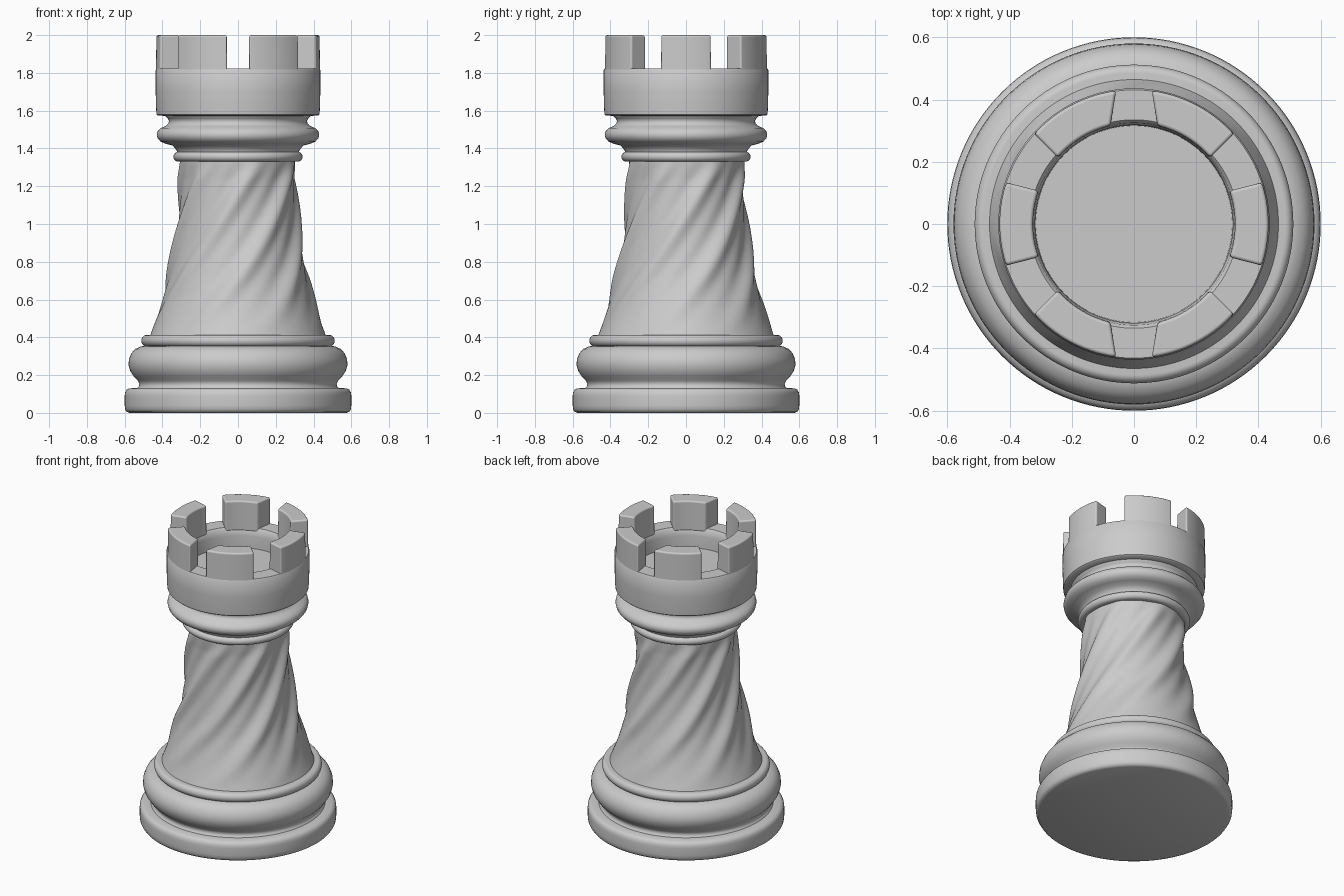
import bpy, bmesh
from math import sin, cos, pi, radians

if "Cube" in bpy.data.objects:
    bpy.data.objects.remove(bpy.data.objects["Cube"])


def finish(bm, name, angle=40):
    bmesh.ops.recalc_face_normals(bm, faces=bm.faces)
    mesh = bpy.data.meshes.new(name)
    bm.to_mesh(mesh)
    bm.free()
    obj = bpy.data.objects.new(name, mesh)
    bpy.context.collection.objects.link(obj)
    bpy.ops.object.select_all(action='DESELECT')
    obj.select_set(True)
    bpy.context.view_layer.objects.active = obj
    bpy.ops.object.shade_smooth_by_angle(angle=radians(angle))
    return obj


def lathe(name, profile, segs=128, offset=None, angle=40):
    """Revolve (radius, z) points around z; both ends are capped."""
    bm = bmesh.new()
    rings = []
    for r, z in profile:
        ring = []
        for i in range(segs):
            a = 2 * pi * i / segs
            rr = r + (offset(a, z) if offset else 0)
            ring.append(bm.verts.new((rr * cos(a), rr * sin(a), z)))
        rings.append(ring)
    for lo, hi in zip(rings, rings[1:]):
        for i in range(segs):
            j = (i + 1) % segs
            bm.faces.new((lo[i], lo[j], hi[j], hi[i]))
    bm.faces.new(rings[0])
    bm.faces.new(rings[-1])
    return finish(bm, name, angle)


def bulge(r0, r1, z0, z1, n=14):
    """Half-ellipse moulding from inner radius r0 out to r1."""
    pts = []
    for k in range(n + 1):
        t = -pi / 2 + pi * k / n
        pts.append((r0 + (r1 - r0) * cos(t), (z0 + z1) / 2 + (z1 - z0) / 2 * sin(t)))
    return pts


# Foot disc with rounded rims
lathe("foot", [(0.575, 0), (0.59, 0.006), (0.598, 0.02), (0.6, 0.04), (0.6, 0.09),
               (0.598, 0.108), (0.59, 0.122), (0.575, 0.13), (0.53, 0.132)])

# Base moulding: groove, large round roll, thin ring on top
lathe("base_moulding", [(0.54, 0.125), (0.525, 0.14), (0.522, 0.155), (0.53, 0.17), (0.55, 0.19),
                        (0.57, 0.22), (0.58, 0.255), (0.577, 0.285), (0.565, 0.315),
                        (0.545, 0.338), (0.515, 0.352), (0.48, 0.356)])
lathe("base_ring", bulge(0.485, 0.512, 0.352, 0.412))


# Tapered shaft with soft spiral folds
def folds(a, z):
    p = 7 * (a - pi - 2.0 * (z - 1.25))
    fade = min(1, max(0, (z - 0.42) / 0.3)) * min(1, max(0.3, (1.36 - z) / 0.12))
    return fade * (0.012 * cos(p + 0.45 * sin(p)) + 0.004 * cos(2 * p + 1))


shaft = []
for k in range(61):
    z = 0.39 + 0.97 * k / 60
    shaft.append((0.305 + 0.16 * (max(0, 1.35 - z) / 0.94) ** 2.15, z))
lathe("shaft", shaft, 168, folds)

# Neck mouldings
lathe("neck_ring", bulge(0.315, 0.342, 1.33, 1.382))
lathe("neck_collar", [(0.32, 1.37), (0.325, 1.39), (0.345, 1.415), (0.385, 1.425), (0.412, 1.438),
                      (0.426, 1.455), (0.43, 1.472), (0.426, 1.49), (0.41, 1.507), (0.385, 1.518),
                      (0.37, 1.53), (0.365, 1.545), (0.372, 1.56), (0.39, 1.575), (0.39, 1.60)], angle=60)

# Hollow crown wall up to the notch floor
lathe("crown_wall", [(0.37, 1.572), (0.424, 1.574), (0.431, 1.58), (0.433, 1.60), (0.436, 1.70),
                     (0.436, 1.815), (0.431, 1.822), (0.335, 1.822), (0.325, 1.812),
                     (0.318, 1.77), (0.316, 1.69)])


# Battlements: curved blocks given by outer and inner angle spans (degrees)
def merlon(name, outer, inner, steps=14):
    bm = bmesh.new()
    rows = []
    for k in range(steps + 1):
        t = k / steps
        ao = radians(outer[0] + (outer[1] - outer[0]) * t)
        ai = radians(inner[0] + (inner[1] - inner[0]) * t)
        rows.append([bm.verts.new((r * cos(a), r * sin(a), z)) for r, a, z in
                     ((0.434, ao, 1.8), (0.432, ao, 2.0), (0.325, ai, 2.0), (0.322, ai, 1.8))])
    for p, q in zip(rows, rows[1:]):
        for i in range(4):
            j = (i + 1) % 4
            bm.faces.new((p[i], p[j], q[j], q[i]))
    bm.faces.new(rows[0])
    bm.faces.new(rows[-1])
    obj = finish(bm, name, 60)
    obj.data.shade_smooth()
    bev = obj.modifiers.new("rounding", 'BEVEL')
    bev.width = 0.011
    bev.segments = 3
    bev.limit_method = 'ANGLE'
    bev.angle_limit = radians(40)
    bev.harden_normals = True


for side in (0, 180):
    merlon(f"battlement_{side}", (side - 18, side + 18), (side - 19.2, side + 19.2))
    merlon(f"battlement_{side + 60}", (side + 42, side + 82.4), (side + 41, side + 76.5))
    merlon(f"battlement_{side + 120}", (side + 97.6, side + 138), (side + 103.5, side + 139))
